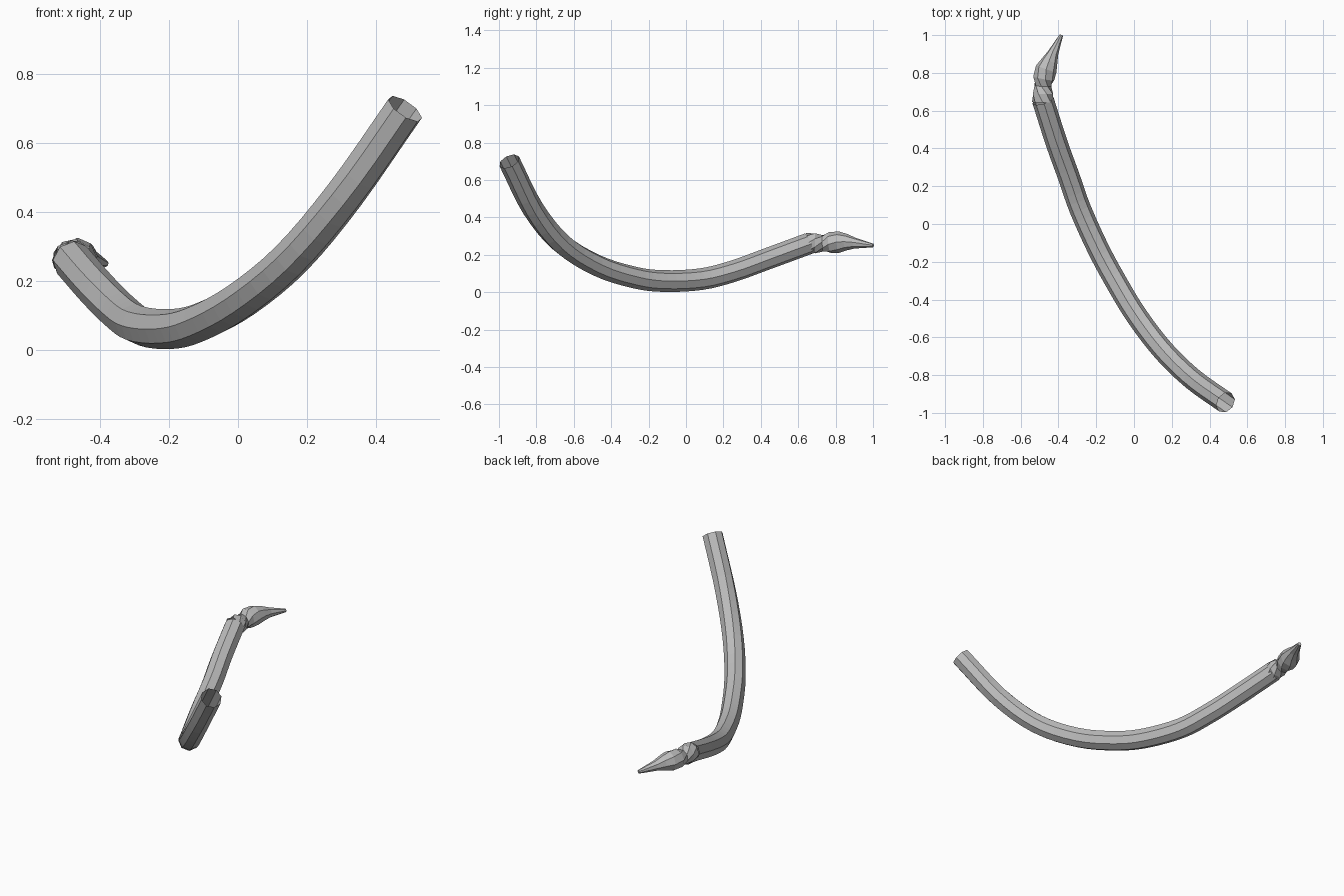
import bpy, bmesh, math
from mathutils import Vector

cube = bpy.data.objects.get("Cube")
if cube:
    bpy.data.objects.remove(cube, do_unlink=True)

SIDES = 8
TUBE_RADIUS = 0.058

grey = bpy.data.materials.new("plain grey")
grey.use_nodes = True
colour = (0.5, 0.5, 0.5, 1)
grey.diffuse_color = colour
grey.node_tree.nodes["Principled BSDF"].inputs["Base Color"].default_value = colour


def spline(points, steps):
    """Smooth path through the points (Catmull-Rom)."""
    pts = [Vector(p) for p in points]
    pts = [2 * pts[0] - pts[1]] + pts + [2 * pts[-1] - pts[-2]]
    path = []
    for a, b, c, d in zip(pts, pts[1:], pts[2:], pts[3:]):
        for i in range(steps):
            t = i / steps
            path.append(0.5 * (2 * b + (c - a) * t + (2 * a - 5 * b + 4 * c - d) * t ** 2
                               + (3 * b - a - 3 * c + d) * t ** 3))
    return path + [pts[-2]]


def loft(name, centres, radii, twists, cap_end=False):
    """Join octagonal rings that stand square to the path."""
    bm = bmesh.new()
    rings = []
    last = len(centres) - 1
    for i, centre in enumerate(centres):
        along = (centres[min(i + 1, last)] - centres[max(i - 1, 0)]).normalized()
        side = along.cross(Vector((0, 0, 1))).normalized()
        up = side.cross(along)
        ring = []
        for k in range(SIDES):
            a = math.tau * k / SIDES + math.radians(twists[i])
            ring.append(bm.verts.new(centre + radii[i] * (math.cos(a) * side + math.sin(a) * up)))
        rings.append(ring)
    for low, high in zip(rings, rings[1:]):
        for k in range(SIDES):
            n = (k + 1) % SIDES
            bm.faces.new((low[k], low[n], high[n], high[k]))
    if cap_end:
        bm.faces.new(rings[-1])
    bmesh.ops.recalc_face_normals(bm, faces=bm.faces)
    mesh = bpy.data.meshes.new(name)
    bm.to_mesh(mesh)
    bm.free()
    mesh.materials.append(grey)
    obj = bpy.data.objects.new(name, mesh)
    bpy.context.collection.objects.link(obj)
    return obj


# Long curved tube, open at the front end
tube_path = spline([
    (0.485, -0.945, 0.70), (0.31, -0.82, 0.45), (0.155, -0.67, 0.265),
    (0.01, -0.48, 0.145), (-0.11, -0.28, 0.08), (-0.195, -0.12, 0.06),
    (-0.285, 0.08, 0.07), (-0.345, 0.25, 0.112), (-0.41, 0.43, 0.177),
    (-0.482, 0.655, 0.26)], 4)
count = len(tube_path)
loft("curved_tube", tube_path, [TUBE_RADIUS] * count, [0] * count)

# Twisted collar and pointed tip: x, y, z, radius, twist in degrees
tip = [
    (-0.482, 0.645, 0.26, 0.058, 0),
    (-0.482, 0.69, 0.262, 0.057, 25),
    (-0.482, 0.73, 0.262, 0.045, 55),
    (-0.478, 0.77, 0.266, 0.057, 80),
    (-0.465, 0.82, 0.268, 0.057, 90),
    (-0.447, 0.86, 0.267, 0.044, 95),
    (-0.428, 0.905, 0.262, 0.029, 100),
    (-0.385, 1.0, 0.25, 0.01, 100),
]
loft("twisted_tip", [Vector(r[:3]) for r in tip], [r[3] for r in tip],
     [r[4] for r in tip], cap_end=True)
